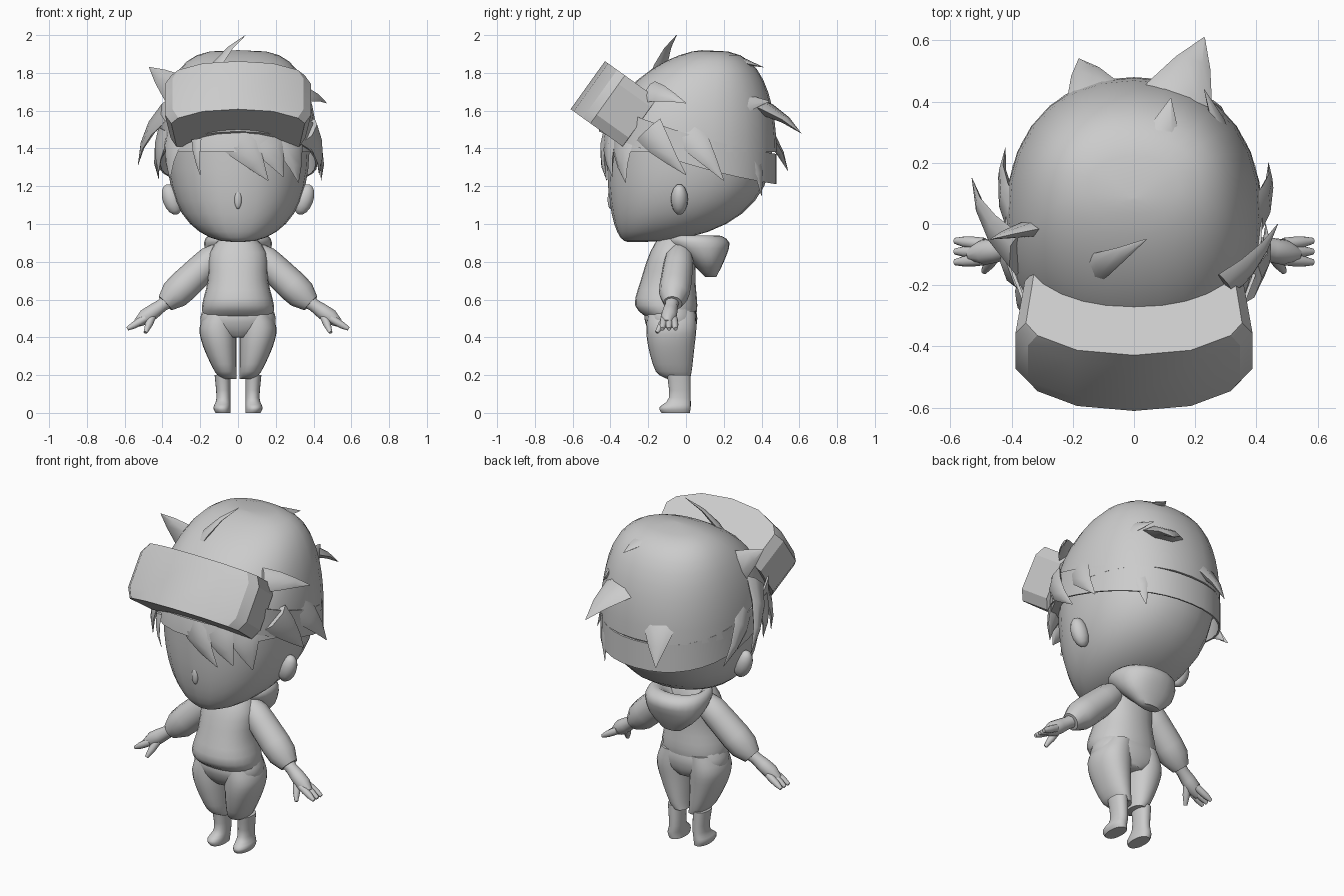
import bpy
import bmesh
from math import cos, sin, pi, radians, sqrt, copysign
from mathutils import Vector, Matrix

cube = bpy.data.objects.get("Cube")
if cube:
    bpy.data.objects.remove(cube)

GREY = (.6, .6, .6, 1)
clay = bpy.data.materials.new("clay_grey")
clay.use_nodes = True
clay.diffuse_color = GREY
clay.node_tree.nodes["Principled BSDF"].inputs["Base Color"].default_value = GREY


def finish(name, bm, angle):
    """Turn a bmesh into a shaded object."""
    bmesh.ops.recalc_face_normals(bm, faces=bm.faces)
    mesh = bpy.data.meshes.new(name)
    bm.to_mesh(mesh)
    bm.free()
    mesh.materials.append(clay)
    obj = bpy.data.objects.new(name, mesh)
    bpy.context.collection.objects.link(obj)
    bpy.ops.object.select_all(action="DESELECT")
    obj.select_set(True)
    bpy.context.view_layer.objects.active = obj
    bpy.ops.object.shade_smooth_by_angle(angle=radians(angle))


def skin(name, rings, caps=True, angle=50):
    """Join a stack of point rings into one surface."""
    bm = bmesh.new()
    loops = [[bm.verts.new(point) for point in ring] for ring in rings]
    count = len(loops[0])
    for lower, upper in zip(loops, loops[1:]):
        for i in range(count):
            j = (i + 1) % count
            bm.faces.new((lower[i], lower[j], upper[j], upper[i]))
    if caps:
        bm.faces.new(loops[0])
        bm.faces.new(loops[-1])
    finish(name, bm, angle)


def rounded(a, power=.9):
    """Unit circle point, slightly squared."""
    c, s = cos(a), sin(a)
    return copysign(abs(c) ** power, c), copysign(abs(s) ** power, s)


def turns(count):
    return [2 * pi * i / count for i in range(count)]


def refine(rows, steps):
    """Pass a smooth spline through sparse profile rows."""
    rows = [Vector(row) for row in rows]
    padded = [rows[0]] + rows + [rows[-1]]
    result = []
    for a, b, c, d in zip(padded, padded[1:], padded[2:], padded[3:]):
        for k in range(steps):
            t = k / steps
            result.append(b + (c - a) * (t / 2) + (a - b * 2.5 + c * 2 - d / 2) * t ** 2
                          + (b * 3 - a - c * 3 + d) * (t ** 3 / 2))
    return result + [rows[-1]]


def loft(name, rows, side=0, gap=0, steps=3, sides=24):
    """Rows hold height, half width, front and back; gap is the inner edge of a paired part."""
    rings = []
    for z, width, front, back in refine(rows, steps):
        centre = side * (gap + width)
        mid, depth = (front + back) / 2, (back - front) / 2
        circle = [rounded(a) for a in turns(sides)]
        rings.append([(centre + width * c, mid + depth * s, z) for c, s in circle])
    skin(name, rings)


def tube(name, start, end, radii, up, flat=1, bend=0, sides=12):
    """Evenly spaced rings from start to end, bowed towards the up vector."""
    start, end = Vector(start), Vector(end)
    along = (end - start).normalized()
    across = along.cross(up).normalized()
    rise = across.cross(along) * flat
    rings = []
    for k, radius in enumerate(radii):
        t = k / (len(radii) - 1)
        centre = start.lerp(end, t) + up * bend * sin(pi * t)
        rings.append([centre + (across * cos(a) + rise * sin(a)) * radius for a in turns(sides)])
    skin(name, rings)


def ellipsoid(name, location, size, tilt=0):
    bm = bmesh.new()
    matrix = (Matrix.Translation(location) @ Matrix.Rotation(tilt, 4, "Y")
              @ Matrix.Diagonal((*size, 1)))
    bmesh.ops.create_uvsphere(bm, u_segments=14, v_segments=8, radius=1, matrix=matrix)
    finish(name, bm, 60)


# Head: widens quickly from a narrow chin, with the back sweeping out furthest
head_rows = []
for i in range(11):
    s = (i / 10) ** 2
    w = sqrt(1 - (1 - s) ** 3)
    head_rows.append((.905 + .6 * s, .03 + .35 * w, -.31 - .11 * w, -.22 + .68 * w))
loft("head", head_rows, steps=1)
ellipsoid("nose", (0, -.4, 1.13), (.02, .015, .05))

# Hair cap: a dome whose front slopes back further than its sides
cap_rows = []
for i in range(11):
    angle = pi / 2 * i / 10
    w = max(cos(angle), .001)
    cap_rows.append((1.38 + .54 * sin(angle), .42 * w ** .56, .08 - .53 * w ** 1.3, .08 + .4 * w ** .56))
loft("hair_cap", cap_rows, steps=1, sides=28)

# Hair locks: root, tip and half width
LOCKS = {
    "left_temple_lock": ((.3, -.2, 1.7), (.47, 0, 1.64), .07),
    "crown_side_lock": ((-.25, 0, 1.65), (-.47, -.05, 1.83), .11),
    "right_flick_lock": ((-.38, -.1, 1.6), (-.53, .15, 1.31), .09),
    "right_rear_lock": ((-.38, 0, 1.5), (-.42, .25, 1.24), .09),
    "left_flick_lock": ((.38, 0, 1.5), (.44, .2, 1.23), .09),
    "left_lower_lock": ((.38, -.2, 1.5), (.43, 0, 1.26), .09),
    "big_back_lock": ((.1, .3, 1.65), (.23, .61, 1.48), .15),
    "nape_lock": ((-.1, .35, 1.55), (-.18, .54, 1.28), .12),
    "nape_left_lock": ((.25, .3, 1.5), (.25, .4, 1.15), .09),
    "rear_left_lock": ((.3, .1, 1.6), (.23, .44, 1.65), .12),
    "crown_back_lock": ((.05, .1, 1.85), (.12, .41, 1.83), .12),
    "thin_fringe_lock": ((-.22, -.42, 1.45), (-.2, -.43, 1.26), .03),
    "main_fringe_lock": ((-.02, -.4, 1.48), (.16, -.42, 1.23), .11),
    "middle_fringe_lock": ((.12, -.38, 1.48), (.24, -.39, 1.25), .11),
    "outer_fringe_lock": ((.24, -.32, 1.48), (.32, -.32, 1.22), .11),
    "right_cheek_lock": ((-.32, -.25, 1.5), (-.36, -.28, 1.24), .09),
    "right_sideburn": ((-.38, -.15, 1.5), (-.42, -.12, 1.27), .09),
    "top_tuft": ((-.17, -.16, 1.74), (.04, -.05, 2), .06),
}
for name, (root, tip, width) in LOCKS.items():
    outward = (Vector(root) - Vector((0, 0, 1.45))).normalized()
    length = (Vector(tip) - Vector(root)).length
    tube(name, root, tip, (width, width * .75, width * .4, .002), outward, .35, length * .08, 6)

# Head strap: a thin band sloping down to the back and levelling out
band = []
for grow, height in ((0, -.08), (.01, -.08), (.01, .08), (0, .08), (0, -.08)):
    ring = []
    for a in turns(36):
        c, s = rounded(a)
        y = .01 + (.46 + grow) * s
        ring.append(((.41 + grow) * c, y, 1.4 + height - y * .3 + y * y * .15))
    band.append(ring)
skin("head_strap", band, caps=False)

# Visor: a bowed plan stacked along its tilted upright axis
half = [(.2, .02), (.34, .08), (.38, .13), (.35, .34), (.16, .35)]
plan = [(0, 0)] + half + [(0, .35)] + [(-x, depth) for x, depth in reversed(half)]
upright, inward = Vector((0, .58, .81)), Vector((0, .81, -.58))
layers = []
for rise, scale in ((-.157, .93), (-.1, 1.02), (.1, 1.02), (.157, .93)):
    middle = Vector((0, -.52, 1.735)) + upright * rise
    layers.append([middle + inward * depth + Vector((x * scale, 0, 0)) for x, depth in plan])
skin("visor", layers, angle=25)

# Neck, jacket, hood and the seat of the trousers
loft("neck", [(.86, .08, -.15, .02), (1, .08, -.15, .02)], steps=1)
loft("jacket", [(.5, .18, -.2, .05), (.57, .19, -.27, .06), (.7, .16, -.24, .05),
                (.85, .15, -.19, .05), (.95, .07, -.13, .02)])
loft("hood", [(.72, .06, .1, .16), (.8, .15, .02, .2), (.9, .18, -.1, .23),
              (.94, .14, -.08, .16), (.87, .06, -.04, .08)])
loft("trouser_seat", [(.4, .08, -.17, .03), (.44, .18, -.2, .05),
                      (.5, .2, -.22, .06), (.56, .18, -.21, .05)])

# Paired parts: ears, legs, feet, sleeves and hands
for side, tag in ((1, "left_"), (-1, "right_")):
    ellipsoid(tag + "ear", (side * .35, -.035, 1.13), (.05, .045, .085), side * .35)
    loft(tag + "trouser_leg", [(.18, .04, -.1, .02), (.22, .058, -.16, .03), (.35, .088, -.2, .045),
                               (.45, .098, -.21, .055), (.54, .08, -.2, .05)], side, .008)
    loft(tag + "foot", [(0, .04, -.13, .02), (.03, .045, -.14, .025), (.08, .037, -.09, .025),
                        (.2, .042, -.1, .025)], side, .04)

    def limb(part, start, end, radii):
        flip = Vector((side, 1, 1))
        tube(tag + part, flip * Vector(start), flip * Vector(end), radii, Vector((0, 1, 0)))

    limb("sleeve", (.09, -.03, .86), (.385, -.07, .58), (.05, .076, .08, .082, .084, .08, .05))
    limb("palm", (.36, -.07, .6), (.535, -.1, .475), (.04, .034, .04, .042, .022))
    for k, finger in enumerate(("back_finger", "middle_finger", "front_finger")):
        limb(finger, (.49, -.065 - k * .025, .5), (.585, -.055 - k * .035, .445), (.02, .02, .018, .01))
    limb("thumb", (.455, -.1, .51), (.49, -.155, .425), (.022, .02, .01))
